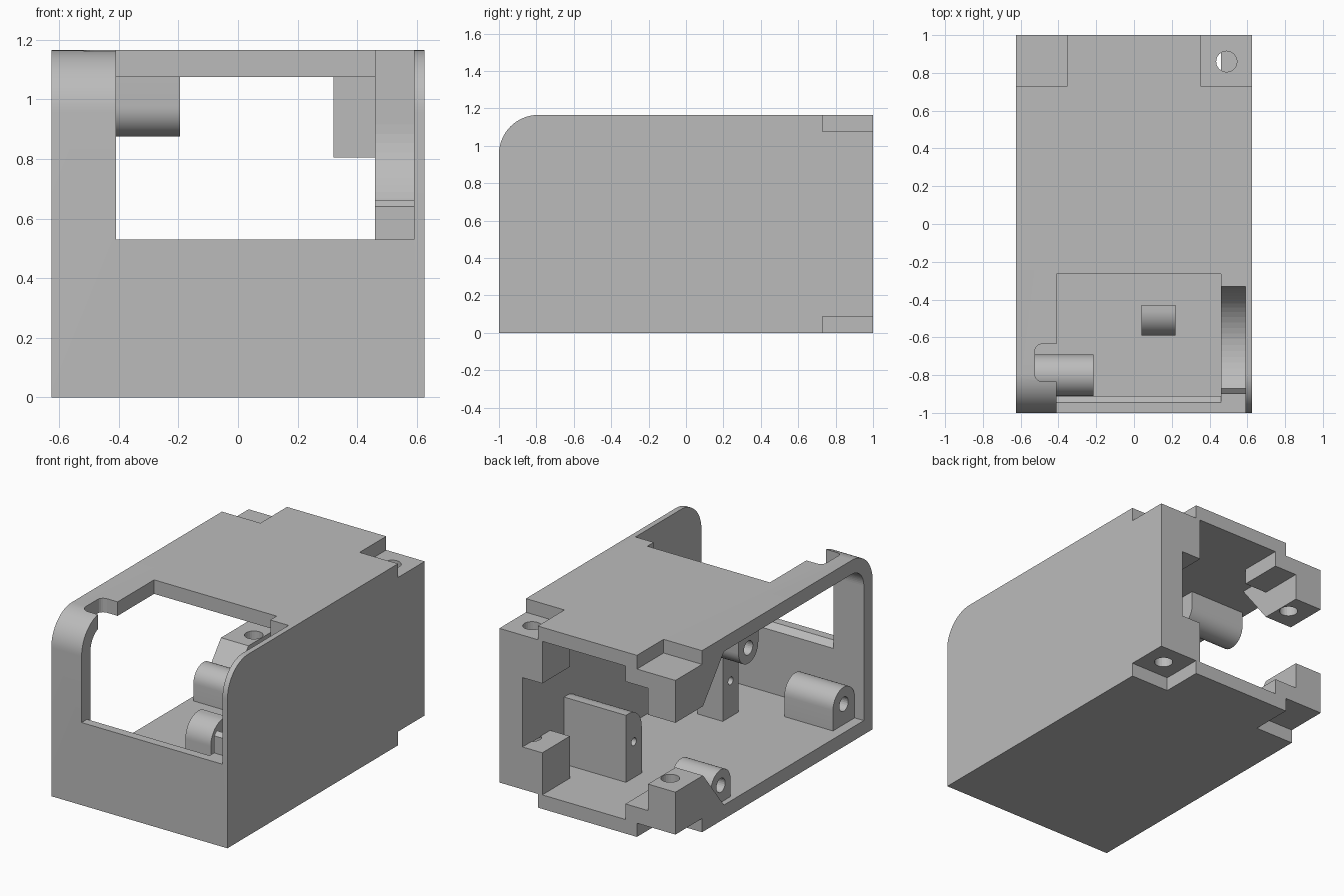
import bpy, bmesh, math
from mathutils import Matrix

if "Cube" in bpy.data.objects:
    bpy.data.objects.remove(bpy.data.objects["Cube"], do_unlink=True)

grey = bpy.data.materials.new("plain grey")
grey.use_nodes = True
grey.diffuse_color = (0.5, 0.5, 0.5, 1)
grey.node_tree.nodes["Principled BSDF"].inputs["Base Color"].default_value = (0.5, 0.5, 0.5, 1)

W, H, T, TAB = 0.625, 1.165, 0.09, 0.088


def finish(name, bm):
    bmesh.ops.recalc_face_normals(bm, faces=bm.faces)
    mesh = bpy.data.meshes.new(name)
    bm.to_mesh(mesh)
    bm.free()
    mesh.materials.append(grey)
    ob = bpy.data.objects.new(name, mesh)
    bpy.context.collection.objects.link(ob)
    return ob


def prism(name, pts, x0, x1):
    """Extrude a (y, z) outline along x."""
    bm = bmesh.new()
    face = bm.faces.new([bm.verts.new((x0, y, z)) for y, z in pts])
    new = bmesh.ops.extrude_face_region(bm, geom=[face])["geom"]
    bmesh.ops.translate(bm, verts=[v for v in new if isinstance(v, bmesh.types.BMVert)],
                        vec=(x1 - x0, 0, 0))
    return finish(name, bm)


def box(name, x0, x1, y0, y1, z0, z1):
    return prism(name, [(y0, z0), (y1, z0), (y1, z1), (y0, z1)], x0, x1)


def arc(cy, cz, r, a0, a1, n=16):
    return [(cy + r * math.cos(math.radians(a0 + (a1 - a0) * i / n)),
             cz + r * math.sin(math.radians(a0 + (a1 - a0) * i / n))) for i in range(n + 1)]


def rod(name, cy, cz, r, x0, x1):
    return prism(name, arc(cy, cz, r, 0, 345, 23), x0, x1)


def upright(name, x, y, r, z0, z1):
    bm = bmesh.new()
    bmesh.ops.create_cone(bm, cap_ends=True, segments=24, radius1=r, radius2=r, depth=z1 - z0,
                          matrix=Matrix.Translation((x, y, (z0 + z1) / 2)))
    return finish(name, bm)


def cut(ob, *cutters):
    for c in cutters:
        c.hide_render = True
        c.hide_set(True)
        c.display_type = 'WIRE'
        m = ob.modifiers.new("cut", 'BOOLEAN')
        m.operation, m.solver, m.object = 'DIFFERENCE', 'EXACT', c


def flip(pts, top):
    return [(y, H - z) for y, z in pts] if top else pts


visible = []

# Hollow shell with a rounded front top edge, open at the -x side and the back
R = 0.21
shell = prism("shell", [(-1, 0), (1, 0), (1, H)] + arc(R - 1, H - R, R, 90, 180), -W, W)
cut(shell, prism("cavity_cutter", [(T - 1, T), (1.2, T), (1.2, H - T)]
                 + arc(R - 1, H - R, R - T, 90, 180), -0.8, 0.46))
visible.append(shell)

# Window through front and top, sill chamfer and side notch
cut(shell, box("window_cutter", -0.41, 0.46, -1.2, -0.265, 0.53, 1.4),
    prism("sill_cutter", [(-0.945, 0.54), (-0.945, 0.53), (-0.905, 0.49), (-0.85, 0.49),
                          (-0.85, 0.54)], -0.41, 0.46))
bm = bmesh.new()
bmesh.ops.create_cube(bm, size=1, matrix=Matrix.Translation((-0.4325, -0.735, 1.2))
                      @ Matrix.Diagonal((0.185, 0.2, 0.4, 1)))
bmesh.ops.bevel(bm, geom=[e for e in bm.edges if abs(e.verts[0].co.z - e.verts[1].co.z) > 0.1],
                offset=0.04, segments=5, profile=0.5, affect='EDGES')
cut(shell, finish("notch_cutter", bm))

# Round pocket in the thick side wall, leaving a thin outer skin
cut(shell, prism("pocket_cutter", [(-0.33, 1.4), (-1.2, 1.4), (-1.2, 0.53), (-0.9, 0.53), (-0.9, 0.64)]
                 + arc(-0.66, 0.915, 0.33, 230, 360, 24), 0.45, 0.59))

# Corner recesses and screw holes
for top in (False, True):
    z0, z1 = (H - TAB, H + 0.2) if top else (-0.2, TAB)
    for side in (-1, 1):
        xa, xb = sorted((side * 0.352, side * 0.8))
        cut(shell, box("recess_cutter", xa, xb, 0.73, 1.2, z0, z1))
    h0, h1 = (0.81, 1.3) if top else (-0.1, 0.355)
    cut(shell, upright("wall_hole_cutter", 0.49, 0.86, 0.055, h0, h1))

# Screw blocks behind the four recesses
for top in (False, True):
    word = "upper" if top else "lower"
    outline = [(1, TAB), (1, 0.36), (0.72, 0.36), (0.5, 0.08), (0.725, 0.08), (0.725, TAB)]
    square = [(0.72, TAB), (1, TAB), (1, 0.36), (0.72, 0.36)]
    slab = [(0.72, TAB), (1, TAB), (1, 0.19), (0.72, 0.19)]
    for name, pts, x0, x1, hx in (("sloped_block", outline, -W, -0.43, -0.49),
                                  ("square_block", square, 0.32, 0.46, 0.49),
                                  ("tab_slab", slab, -0.43, -0.27, -0.49)):
        ob = prism(word + "_" + name, flip(pts, top), x0, x1)
        cut(ob, upright("screw_hole_cutter", hx, 0.86, 0.055, -0.2, 1.4))
        visible.append(ob)

# Round-topped screw bosses: name, y, radius, centre height, x range, hangs from top
for name, y, r, cz, x0, x1, top in (("front_boss", -0.8, 0.11, 0.22, -0.56, -0.215, False),
                                    ("rear_boss", 0.49, 0.1, 0.2, -0.59, -0.31, False),
                                    ("roof_boss", 0.21, 0.1, 0.19, -0.59, -0.195, True)):
    pts = [(y - r, 0.07), (y + r, 0.07)] + arc(y, cz, r, 0, 180)
    ob = prism(name, flip(pts, top), x0, x1)
    cut(ob, rod("boss_hole_cutter", y, H - cz if top else cz, 0.045, x0 - 0.1, x0 + 0.25))
    visible.append(ob)

# Standing posts rounded on the front top edge
for name, y0, x0, x1 in (("front_post", -0.59, 0.04, 0.22), ("rear_post", 0.42, 0.02, 0.47)):
    y1 = y0 + 0.16
    ob = prism(name, [(y0, 0.07), (y1, 0.07), (y1, 0.52)]
               + arc(y0 + 0.13, 0.39, 0.13, 90, 180), x0, x1)
    cut(ob, rod("post_hole_cutter", y0 + 0.08, 0.32, 0.025, x0 - 0.1, 0.3))
    visible.append(ob)

# Smooth the rounded faces, keep the corners crisp
bpy.ops.object.select_all(action='DESELECT')
for ob in visible:
    ob.select_set(True)
bpy.context.view_layer.objects.active = shell
bpy.ops.object.shade_smooth_by_angle(angle=math.radians(30))
for ob in visible:
    for p in ob.modifiers:
        if p.type == 'BOOLEAN':
            for f in p.object.data.polygons:
                f.use_smooth = False
